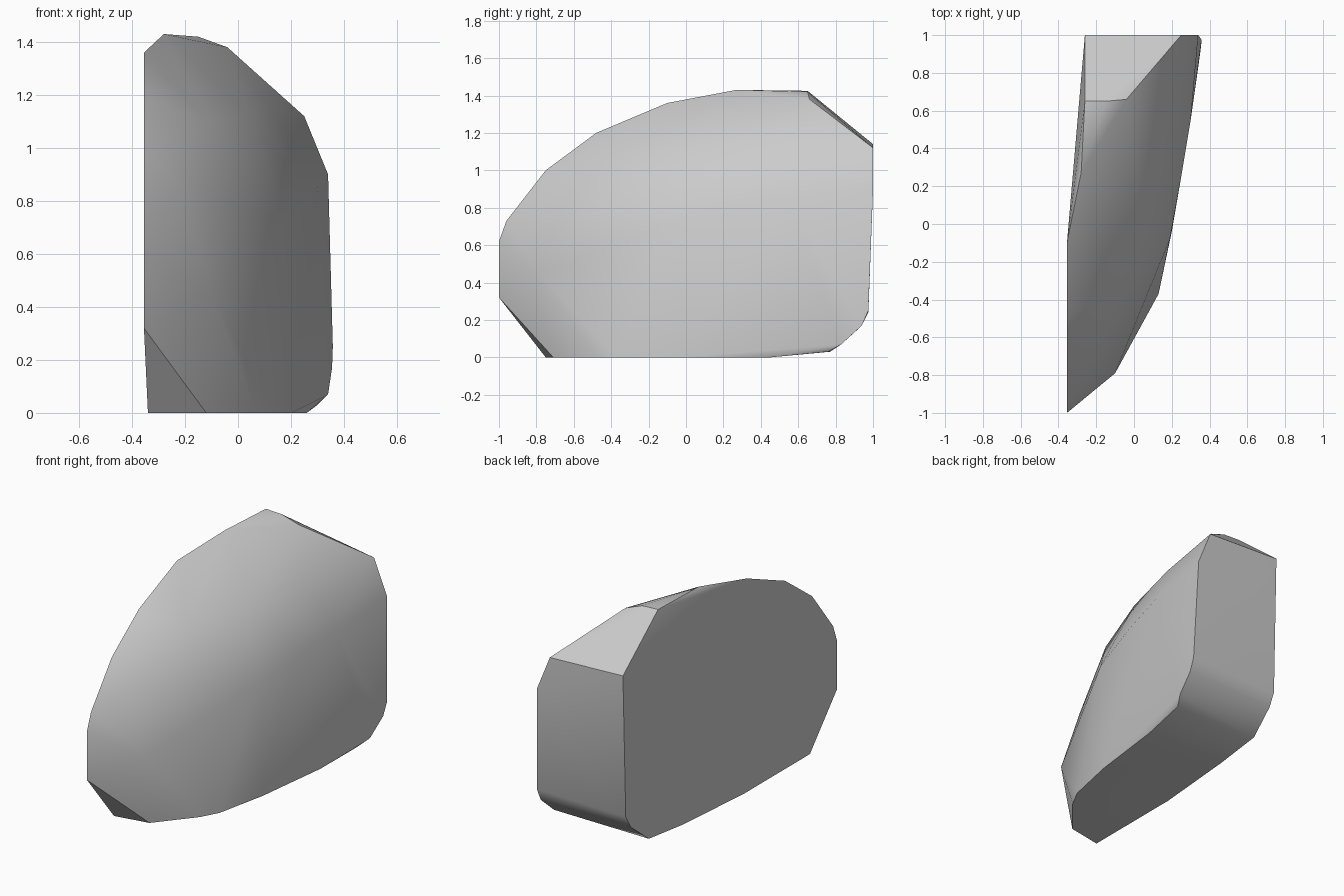
import bpy
import bmesh

# Remove the default cube if present
default_cube = bpy.data.objects.get("Cube")
if default_cube:
    bpy.data.objects.remove(default_cube, do_unlink=True)


def make_material(name, colour):
    material = bpy.data.materials.new(name)
    material.use_nodes = True
    material.diffuse_color = colour
    material.node_tree.nodes["Principled BSDF"].inputs["Base Color"].default_value = colour
    return material


def inner_x(y):
    """Inner wall: straight at the front, tapering inward toward the back."""
    return -0.355 + 0.095 * max(0, (y + 0.1) / 1.1)


def hull_object(name, points, material, smooth_angle):
    """Wrap a convex skin around the section points."""
    bm = bmesh.new()
    for point in points:
        bm.verts.new(point)
    result = bmesh.ops.convex_hull(bm, input=bm.verts[:])
    unused = {e for e in result["geom_interior"] + result["geom_unused"]
              if isinstance(e, bmesh.types.BMVert) and e.is_valid}
    bmesh.ops.delete(bm, geom=list(unused), context="VERTS")
    bmesh.ops.recalc_face_normals(bm, faces=bm.faces[:])
    mesh = bpy.data.meshes.new(name)
    bm.to_mesh(mesh)
    bm.free()
    mesh.materials.append(material)
    obj = bpy.data.objects.new(name, mesh)
    bpy.context.collection.objects.link(obj)
    bpy.ops.object.select_all(action="DESELECT")
    obj.select_set(True)
    bpy.context.view_layer.objects.active = obj
    bpy.ops.object.shade_smooth_by_angle(angle=smooth_angle)
    return obj


# Flat inner wall, as a (y, z) profile
inner_profile = [(-1, 0.32), (-1, 0.62), (-0.96, 0.73), (-0.75, 1), (-0.48, 1.2),
                 (-0.1, 1.36), (1, 1.14), (0.975, 0.24), (0.93, 0.16), (0.77, 0.03)]
points = [(inner_x(y), y, z) for y, z in inner_profile]

# Base outline on the ground: inner edge by rule, outer edge as (x, y)
points += [(inner_x(y) + 0.015, y, 0) for y in (-0.75, -0.09, 0.45)]
base_outer = [(-0.12, -0.71), (0.07, -0.48), (0.13, -0.37), (0.2, -0.04), (0.26, 0.45)]
points += [(x, y, 0) for x, y in base_outer]

# Rounded lower corner at the back
points += [(0.3, 0.76, 0.03), (0.34, 0.83, 0.07), (0.355, 0.94, 0.17), (0.358, 0.975, 0.25)]

# Widest line along the bulging outer side
points += [(-0.1, -0.79, 0.45), (0.19, -0.08, 0.72), (0.25, 0.25, 0.8),
           (0.3, 0.55, 0.85), (0.34, 1, 0.9)]

# Rounded shoulder between the side and the top ridge
points += [(-0.21, -0.75, 0.84), (-0.1, -0.38, 1.09), (0.04, 0.05, 1.13), (0.12, 0.45, 1.16)]

# Top ridge and the sloped facet behind it
points += [(-0.28, 0.27, 1.43), (-0.26, 0.65, 1.425), (-0.15, 0.65, 1.42),
           (-0.04, 0.66, 1.38), (0.25, 1, 1.12)]

stone_grey = make_material("stone grey", (0.6, 0.6, 0.6, 1))
hull_object("rock_shell", points, stone_grey, 0.52)
